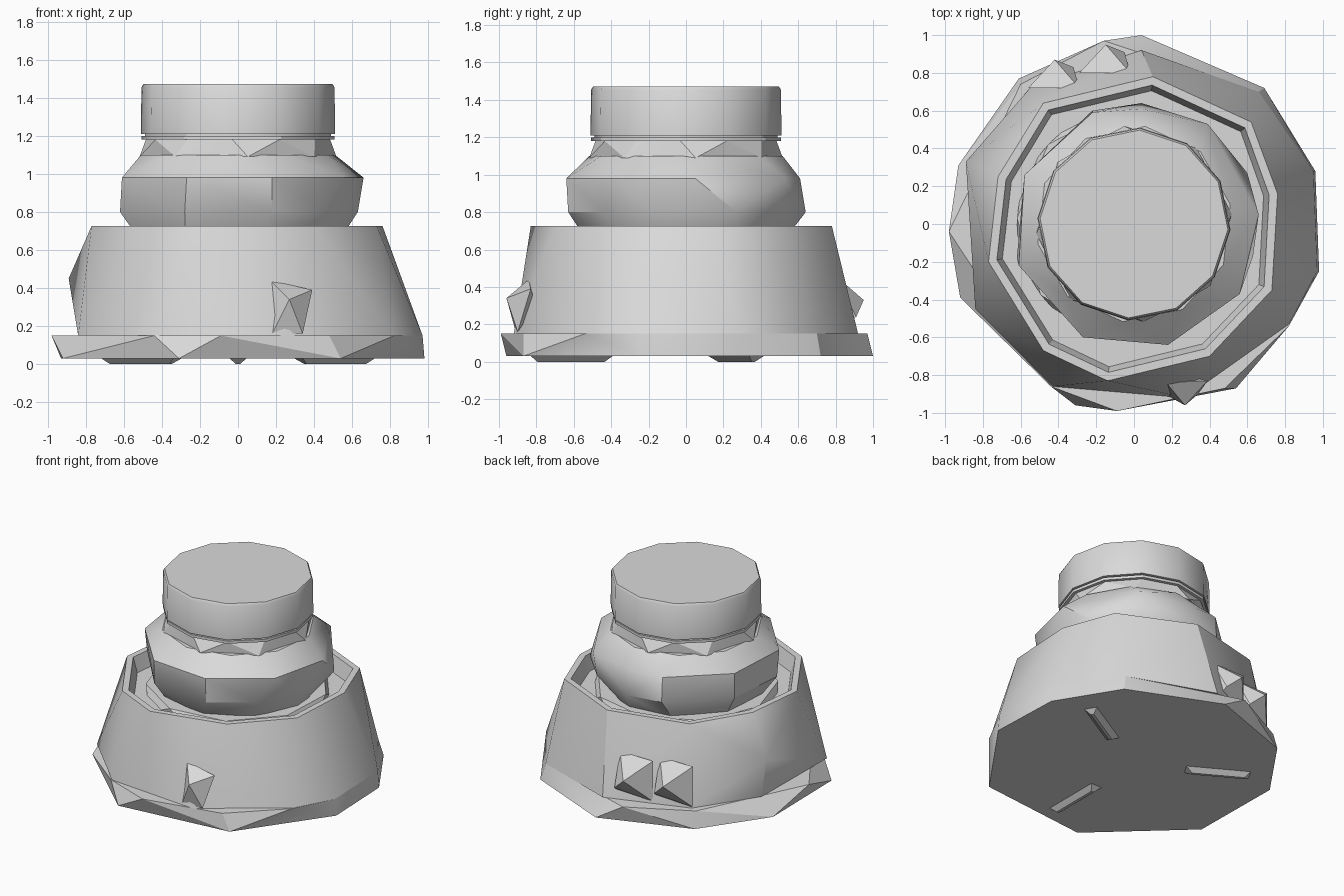
import bpy
import bmesh
from math import cos, sin, tau, radians
from mathutils import Matrix

cube = bpy.data.objects.get("Cube")
if cube:
    bpy.data.objects.remove(cube, do_unlink=True)

grey = bpy.data.materials.new("plain grey")
grey.use_nodes = True
colour = (0.7, 0.7, 0.7, 1)
grey.diffuse_color = colour
grey.node_tree.nodes["Principled BSDF"].inputs["Base Color"].default_value = colour


def level(z, outline):
    """Lift a flat outline to a height."""
    return [(x, y, z) for x, y in outline]


def ring(z, radius, sides=12, turn=-0.06):
    """Regular polygon at a height."""
    angles = [tau * i / sides + turn for i in range(sides)]
    return [(radius * cos(a), radius * sin(a), z) for a in angles]


def faceted(name, points, wall=0, depth=0, angle=30):
    """Convex faceted solid through the points, optionally hollowed from the top."""
    bm = bmesh.new()
    for p in points:
        bm.verts.new(p)
    result = bmesh.ops.convex_hull(bm, input=bm.verts[:])
    loose = {v for key in ("geom_interior", "geom_unused") for v in result[key]
             if isinstance(v, bmesh.types.BMVert)}
    bmesh.ops.delete(bm, geom=list(loose), context='VERTS')
    bmesh.ops.dissolve_limit(bm, angle_limit=radians(1), verts=bm.verts[:], edges=bm.edges[:])
    bmesh.ops.recalc_face_normals(bm, faces=bm.faces[:])
    if wall:
        top = max(bm.faces, key=lambda f: f.calc_center_median().z)
        bmesh.ops.inset_individual(bm, faces=[top], thickness=wall)
        bmesh.ops.inset_individual(bm, faces=[top], thickness=0.03, depth=-depth)
    mesh = bpy.data.meshes.new(name)
    bm.to_mesh(mesh)
    bm.free()
    mesh.materials.append(grey)
    obj = bpy.data.objects.new(name, mesh)
    bpy.context.collection.objects.link(obj)
    bpy.ops.object.select_all(action='DESELECT')
    obj.select_set(True)
    bpy.context.view_layer.objects.active = obj
    bpy.ops.object.shade_smooth_by_angle(angle=radians(angle))
    return obj


# Uneven foot flange
flange_bottom = [(.04, 1), (-.61, .77), (-.93, .31), (-.92, -.39), (-.31, -.96),
                 (.54, -.87), (.98, -.25), (.96, .28), (.69, .72)]
flange_top = [(-.16, .97), (-.6, .74), (-.98, -.04), (-.44, -.86), (-.09, -.99),
              (.48, -.87), (.82, -.54), (.97, -.25), (.95, .28), (.66, .7)]
faceted("base_flange", level(.03, flange_bottom) + level(.15, flange_top))

# Hollow tapered base
wall_low = [(.04, .92), (-.55, .72), (-.83, .3), (-.84, -.45), (-.43, -.86),
            (.27, -.92), (.82, -.53), (.97, -.25), (.95, .28), (.66, .7)]
rim = [(.1, .78), (.62, .54), (.76, .16), (.73, -.35), (.4, -.7),
       (-.14, -.83), (-.48, -.67), (-.77, -.2), (-.72, .25), (-.48, .64)]
faceted("base_shell", level(.15, wall_low) + [(-.89, .33, .45)] + level(.725, rim),
        wall=.045, depth=.11)

# Ledge inside the base
faceted("inner_ledge", ring(.55, .64, 9) + ring(.66, .62, 9, .3))

# Rounded middle body
belly = [(.04, .61), (.39, .53), (.66, .05), (.56, -.37), (.18, -.64),
         (-.27, -.6), (-.61, -.22), (-.58, .26), (-.22, .59)]
belly_low = [(.04, .64), (.38, .5), (.6, .27), (.63, -.17), (.46, -.44), (.18, -.63),
             (-.28, -.58), (-.62, -.18), (-.58, .26), (-.22, .6)]
faceted("middle_body", ring(.6, .5, 9) + level(.8, belly_low) + level(.98, belly)
        + ring(1.1, .52, 10, .2))

# Neck, thin collar and cap
faceted("neck", ring(1.09, .52, 8, .1) + ring(1.18, .485))
faceted("collar", ring(1.18, .508) + ring(1.2, .508))
faceted("cap_groove", ring(1.19, .49) + ring(1.22, .49))
faceted("cap", ring(1.21, .512) + ring(1.455, .508) + ring(1.472, .498), angle=35)

# Jagged knobs on the front and back walls
faceted("front_knob", [(.27, -.96, .34), (.17, -.84, .44), (.39, -.83, .39),
                       (.18, -.91, .16), (.34, -.9, .16), (.27, -.8, .3)])
for name, x, y in (("back_knob_inner", -.15, .95), ("back_knob_outer", -.42, .87)):
    faceted(name, [(x, y, .33), (x + .1, y - .04, .24)]
            + [(x + dx, y - .15, z) for dx in (-.14, .13) for z in (.16, .46)])

# Three radial feet with bevelled undersides
for i in range(3):
    pad = [(x, y, .035) for x in (.36, .81) for y in (-.05, .05)]
    pad += [(x, y, 0) for x in (.41, .77) for y in (-.01, .01)]
    foot = faceted("foot_%d" % (i + 1), pad)
    foot.data.transform(Matrix.Translation((0, -.025, 0))
                        @ Matrix.Rotation(tau * i / 3 - tau / 4, 4, 'Z'))
